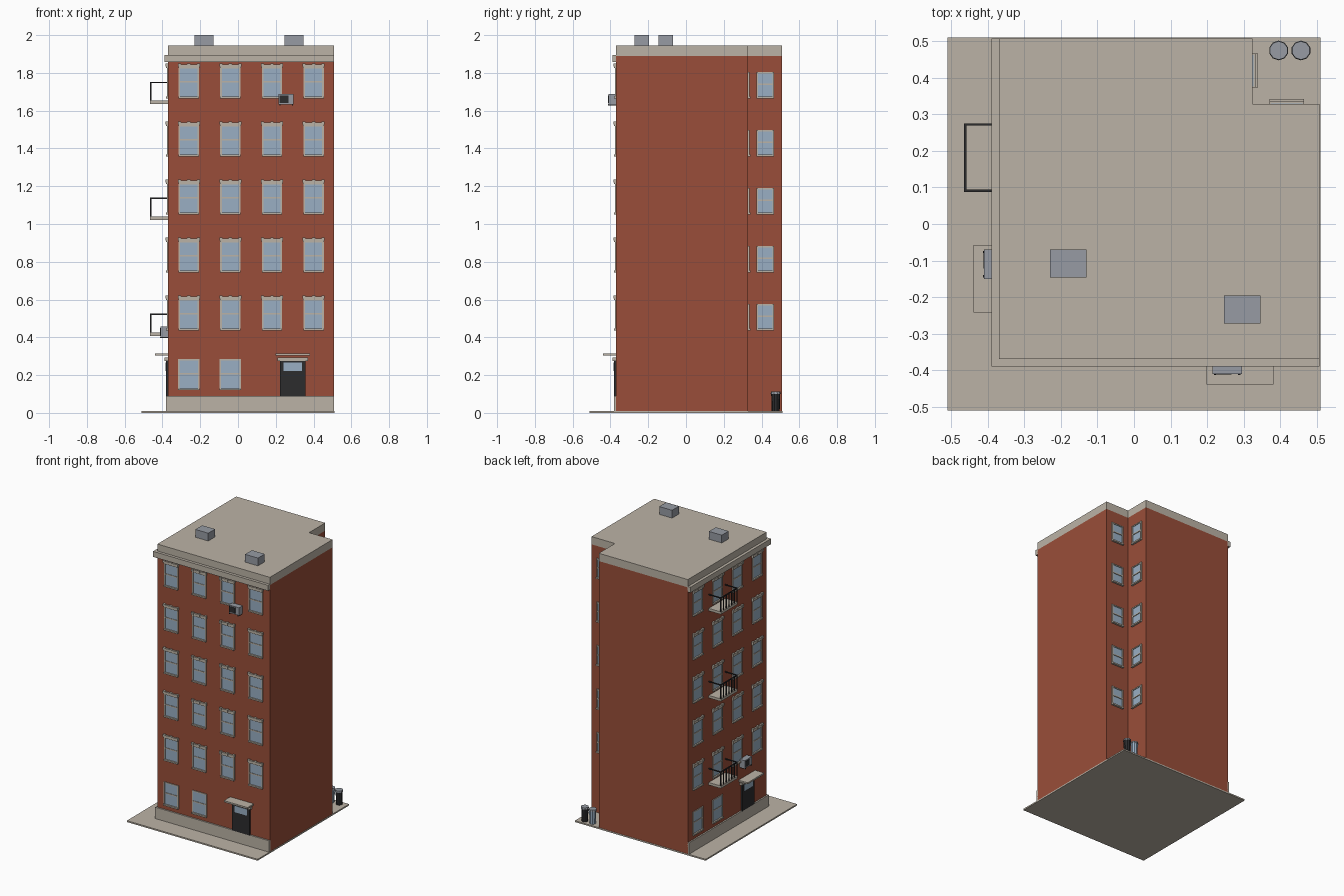
import bpy, bmesh
from mathutils import Matrix, Vector

if "Cube" in bpy.data.objects:
    bpy.data.objects.remove(bpy.data.objects["Cube"])


def material(name, rgb):
    m = bpy.data.materials.new(name)
    m.use_nodes = True
    m.diffuse_color = (*rgb, 1)
    m.node_tree.nodes["Principled BSDF"].inputs["Base Color"].default_value = (*rgb, 1)
    return m


BRICK, STONE, GLASS, METAL, BLACK = range(5)
MATS = [material("brick red", (0.32, 0.076, 0.041)),
        material("pale stone", (0.50, 0.45, 0.38)),
        material("window blue", (0.32, 0.43, 0.55)),
        material("grey metal", (0.31, 0.33, 0.37)),
        material("dark iron", (0.025, 0.025, 0.027))]


class Part:
    """Collects boxes, prisms and cylinders into one named object.
    On a facade, coordinates are u = along the wall, d = out from it, z = up."""

    def __init__(self, origin=(0, 0), tangent=(1, 0), normal=(0, 1)):
        self.bm = bmesh.new()
        self.frame = Matrix(((tangent[0], normal[0], 0, origin[0]),
                             (tangent[1], normal[1], 0, origin[1]),
                             (0, 0, 1, 0), (0, 0, 0, 1)))

    def box(self, u0, u1, d0, d1, z0, z1, mat):
        size = Matrix.Diagonal((u1 - u0, d1 - d0, z1 - z0, 1))
        mid = Matrix.Translation(((u0 + u1) / 2, (d0 + d1) / 2, (z0 + z1) / 2))
        made = bmesh.ops.create_cube(self.bm, size=1, matrix=self.frame @ mid @ size)
        self.paint(made["verts"], mat)

    def can(self, x, y, r0, r1, z0, z1, mat, sides=10):
        made = bmesh.ops.create_cone(self.bm, cap_ends=True, segments=sides, radius1=r0,
                                     radius2=r1, depth=z1 - z0,
                                     matrix=Matrix.Translation((x, y, (z0 + z1) / 2)))
        self.paint(made["verts"], mat)

    def prism(self, outline, z0, z1, mat):
        base = [self.bm.verts.new((x, y, z0)) for x, y in outline]
        face = self.bm.faces.new(base)
        top = bmesh.ops.extrude_face_region(self.bm, geom=[face])["geom"]
        verts = [g for g in top if isinstance(g, bmesh.types.BMVert)]
        bmesh.ops.translate(self.bm, verts=verts, vec=Vector((0, 0, z1 - z0)))
        self.paint(base + verts, mat)

    def paint(self, verts, mat):
        for f in {f for v in verts for f in v.link_faces}:
            f.material_index = mat

    def finish(self, name):
        bmesh.ops.recalc_face_normals(self.bm, faces=self.bm.faces)
        mesh = bpy.data.meshes.new(name)
        self.bm.to_mesh(mesh)
        self.bm.free()
        for m in MATS:
            mesh.materials.append(m)
        obj = bpy.data.objects.new(name, mesh)
        bpy.context.collection.objects.link(obj)


LO, HI = -0.37, 0.508
NX, NY = 0.325, 0.328
FLOOR = 0.307
SILLS = [0.437 + FLOOR * i for i in range(5)]
FRONT = ((0.07, LO), (1, 0), (0, -1))
SIDE = ((LO, 0.07), (0, -1), (-1, 0))
NOTCH_BACK = ((0.418, NY), (-1, 0), (0, 1))
NOTCH_SIDE = ((NX, 0.42), (0, 1), (1, 0))

# Ground slab, L-shaped walls and roof cap
ground = Part()
ground.box(-0.51, 0.51, -0.51, 0.51, 0, 0.01, STONE)
ground.finish("pavement")
outline = [(LO, LO), (HI, LO), (HI, NY), (NX, NY), (NX, HI), (LO, HI)]
walls = Part()
walls.prism(outline, 0.01, 1.89, BRICK)
walls.finish("brick_walls")
cap = Part()
cap.prism(outline, 1.89, 1.945, STONE)
cap.finish("roof_cap")


# Stone bands wrapping the two street faces
def band(name, depth, z0, z1):
    a, b = LO - depth, LO + 0.005
    p = Part()
    p.prism([(a, a), (HI, a), (HI, b), (b, b), (b, HI), (a, HI)], z0, z1, STONE)
    p.finish(name)


band("stone_base", 0.01, 0.01, 0.09)
band("cornice", 0.02, 1.857, 1.896)


# Sash window: glass, frame, middle rail, sill and optional lintel
def window(p, u, z, height, half=0.05, lintel=False, depth=0.006):
    top = z + height
    p.box(u - half, u + half, -0.002, 0.002, z, top, GLASS)
    for s in (-1, 1):
        p.box(u + s * half - 0.004, u + s * half + 0.004, 0, depth, z, top, STONE)
    for h in (z + height * 0.53, top - 0.004):
        p.box(u - half, u + half, 0, depth - 0.001, h - 0.004, h + 0.004, STONE)
    p.box(u - half - 0.004, u + half + 0.004, 0, depth + 0.006, z, z + 0.01, STONE)
    if lintel:
        p.box(u - half - 0.006, u + half + 0.006, 0, 0.011, top - 0.004, top + 0.015, STONE)
        for k, w in ((-half, 0.008), (0, 0.009), (half, 0.008)):
            p.box(u + k - w, u + k + w, 0, 0.015, top + 0.004, top + 0.02, STONE)


COLUMNS = (-0.33, -0.11, 0.11, 0.33)
for label, frame in (("front", FRONT), ("side", SIDE)):
    p = Part(*frame)
    for u in COLUMNS:
        for z in SILLS:
            window(p, u, z, 0.165, lintel=True)
    for u in COLUMNS[:2]:
        window(p, u, 0.12, 0.165, half=0.053)
    p.finish(label + "_windows")

    # Entrance: dark door with a light, stone surround and flat canopy
    p = Part(*frame)
    p.box(0.152, 0.288, 0, 0.012, 0.088, 0.275, BLACK)
    p.box(0.172, 0.268, 0.01, 0.014, 0.223, 0.268, GLASS)
    p.box(0.14, 0.30, 0, 0.018, 0.275, 0.292, STONE)
    p.box(0.128, 0.312, 0, 0.07, 0.303, 0.314, STONE)
    p.finish(label + "_entrance")

for label, frame in (("notch_back", NOTCH_BACK), ("notch_side", NOTCH_SIDE)):
    p = Part(*frame)
    for z in SILLS:
        window(p, 0, z, 0.14, half=0.043, depth=0.008)
    p.finish(label + "_windows")


# Window air conditioners: body, dark grille and bracket feet
def air_conditioner(name, frame, u, z):
    p = Part(*frame)
    p.box(u - 0.04, u + 0.04, 0, 0.04, z, z + 0.055, METAL)
    p.box(u - 0.035, u + 0.012, 0.038, 0.042, z + 0.008, z + 0.048, BLACK)
    for s in (-0.033, 0.033):
        p.box(u + s - 0.003, u + s + 0.003, 0, 0.044, z - 0.006, z + 0.001, BLACK)
    p.finish(name)


air_conditioner("front_air_conditioner", FRONT, 0.185, 1.633)
air_conditioner("side_air_conditioner", SIDE, 0.18, 0.402)

# Balconies: slab, iron rails and balusters
U0, U1, OUT, BAR = -0.205, -0.018, 0.095, 0.003
for i, floor in enumerate(SILLS[::2]):
    p = Part(*SIDE)
    base, top = floor - 0.03, floor + 0.088
    p.box(U0, U1, 0, OUT, base, base + 0.018, STONE)
    p.box(U0, U1, OUT - 2 * BAR, OUT, top - 0.007, top, BLACK)
    for u in (U0, U1 - 2 * BAR):
        p.box(u, u + 2 * BAR, 0, OUT, top - 0.007, top, BLACK)
    for k in range(7):
        u = U0 + BAR + k * (U1 - U0 - 2 * BAR) / 6
        p.box(u - BAR, u + BAR, OUT - 2 * BAR, OUT, base + 0.015, top, BLACK)
    p.finish(f"balcony_{i + 1}")

# Roof vents
for i, (x, y) in enumerate(((-0.18, -0.108), (0.296, -0.234))):
    p = Part()
    p.box(x - 0.05, x + 0.05, y - 0.038, y + 0.038, 1.945, 2.0, METAL)
    p.finish(f"roof_vent_{i + 1}")

# Bins in the back corner
for name, x, mat in (("blue_bin", 0.396, GLASS), ("dark_bin", 0.457, BLACK)):
    p = Part()
    p.can(x, 0.475, 0.021, 0.024, 0.01, 0.1, mat)
    p.can(x, 0.475, 0.027, 0.025, 0.1, 0.112, METAL)
    p.finish(name)
